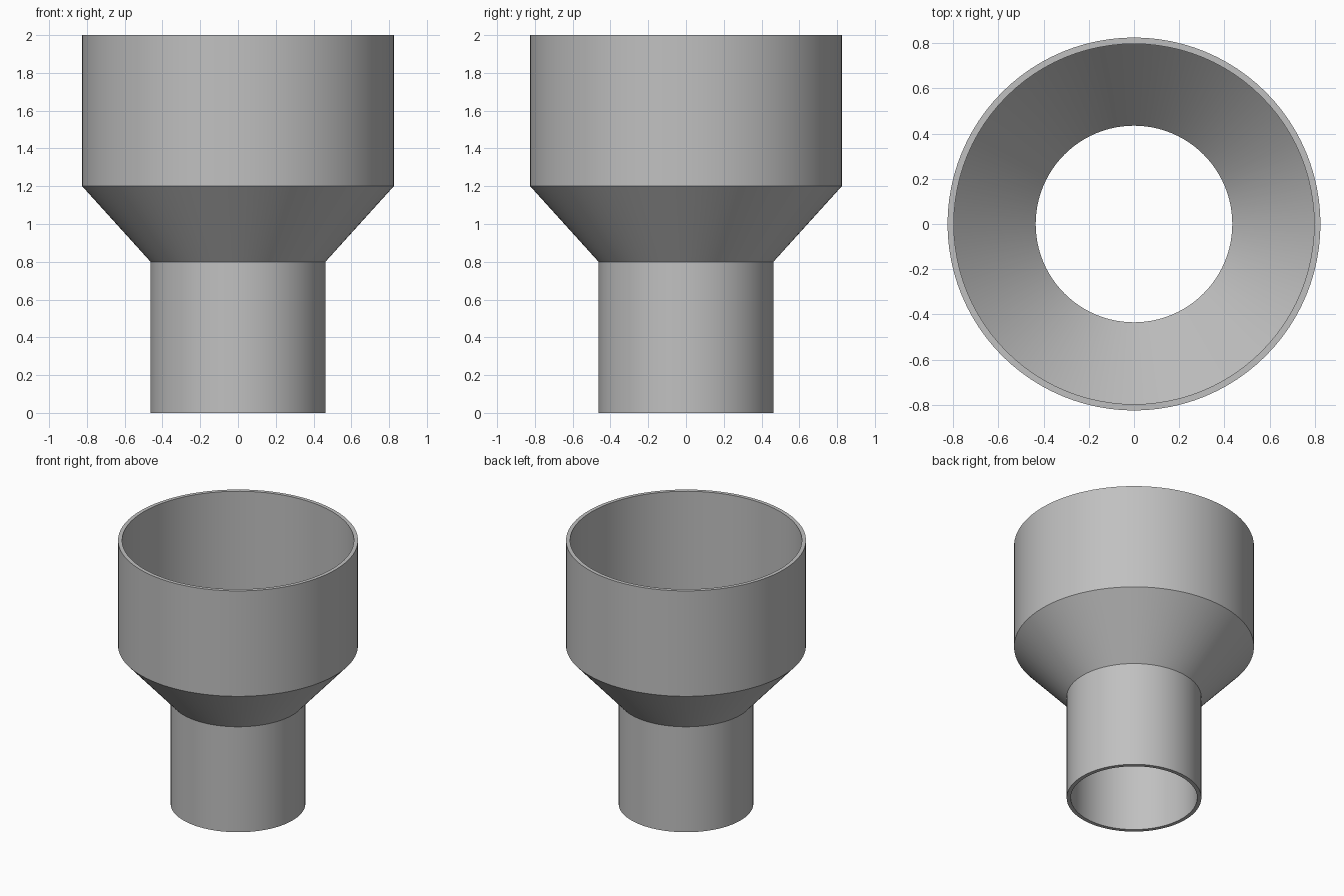
import bpy, bmesh, math

cube = bpy.data.objects.get("Cube")
if cube:
    bpy.data.objects.remove(cube, do_unlink=True)

SEGMENTS = 96
WALL = 0.028
OUTER = [(0.463, 0.0), (0.463, 0.8), (0.825, 1.2), (0.825, 2.0)]

# Grey material
grey = bpy.data.materials.new("plain grey")
grey.use_nodes = True
colour = (0.53, 0.53, 0.53, 1)
grey.diffuse_color = colour
grey.node_tree.nodes["Principled BSDF"].inputs["Base Color"].default_value = colour

# Closed wall section: up the outside, back down the inside
section = OUTER + [(r - WALL, z) for r, z in reversed(OUTER)]

# Spin the section into a hollow reducer pipe
bm = bmesh.new()
rings = []
for r, z in section:
    angles = [math.tau * i / SEGMENTS for i in range(SEGMENTS)]
    rings.append([bm.verts.new((r * math.cos(a), r * math.sin(a), z)) for a in angles])
for k, low in enumerate(rings):
    high = rings[(k + 1) % len(rings)]
    for i in range(SEGMENTS):
        j = (i + 1) % SEGMENTS
        bm.faces.new((low[i], low[j], high[j], high[i]))
bmesh.ops.recalc_face_normals(bm, faces=bm.faces)

mesh = bpy.data.meshes.new("reducer_pipe")
bm.to_mesh(mesh)
bm.free()
mesh.materials.append(grey)
pipe = bpy.data.objects.new("reducer_pipe", mesh)
bpy.context.collection.objects.link(pipe)

# Smooth round walls with crisp rims and bends
bpy.context.view_layer.objects.active = pipe
pipe.select_set(True)
bpy.ops.object.shade_smooth_by_angle(angle=math.radians(30))
